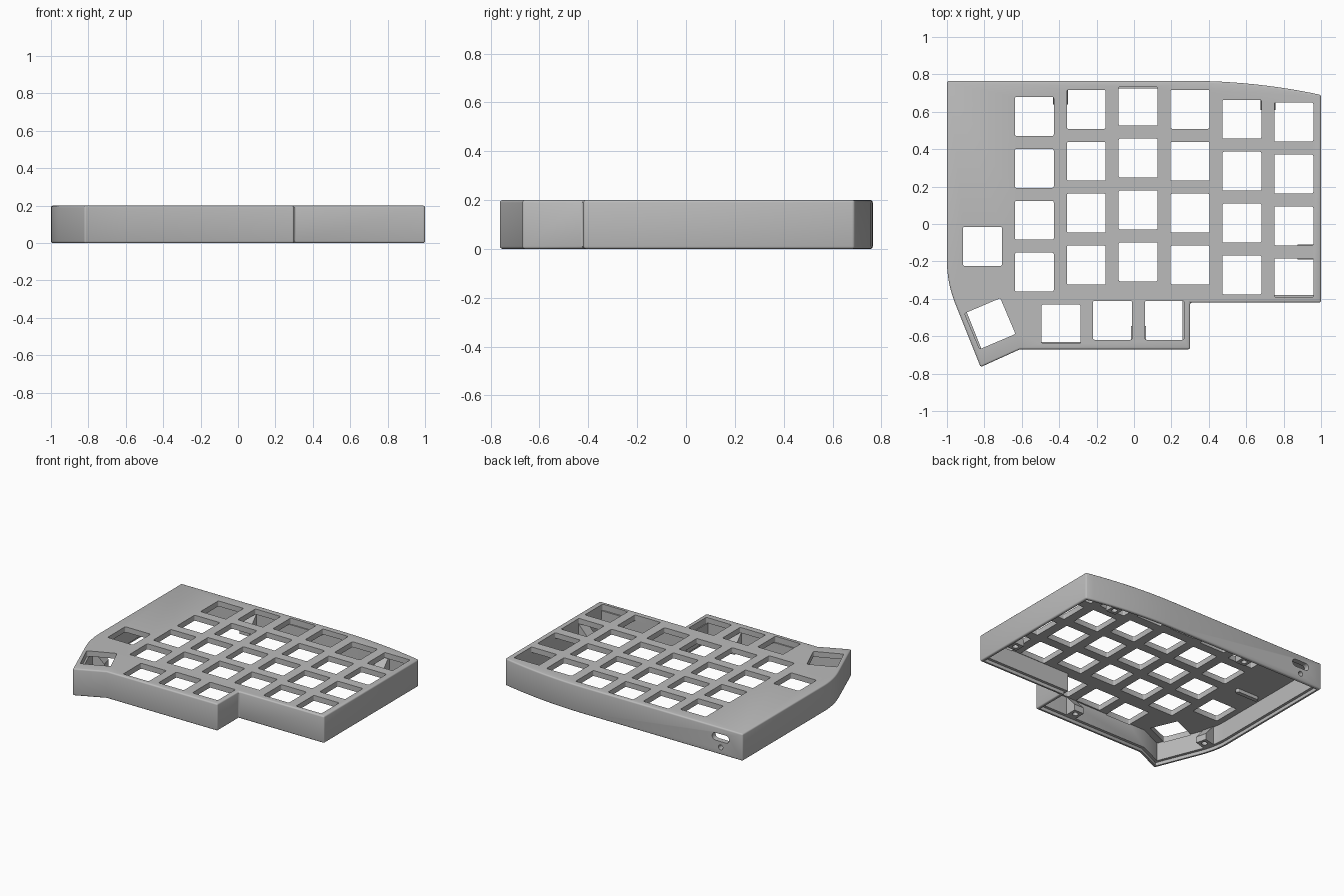
import bpy, bmesh, math
from mathutils import Vector, Matrix

if "Cube" in bpy.data.objects:
    bpy.data.objects.remove(bpy.data.objects["Cube"])

HEIGHT, WALL, LIP, PLATE = 0.2, 0.04, 0.02, 0.04
PITCH, KEY = 0.2775, 0.208

grey = bpy.data.materials.new("matte_grey")
grey.use_nodes = True
grey.diffuse_color = (0.5, 0.5, 0.5, 1)
grey.node_tree.nodes["Principled BSDF"].inputs["Base Color"].default_value = grey.diffuse_color


def make_object(name, bm):
    bmesh.ops.recalc_face_normals(bm, faces=bm.faces)
    mesh = bpy.data.meshes.new(name)
    bm.to_mesh(mesh)
    bm.free()
    mesh.materials.append(grey)
    obj = bpy.data.objects.new(name, mesh)
    bpy.context.collection.objects.link(obj)
    return obj


def add_prism(bm, points, low, high, matrix=Matrix()):
    """Extrude a flat outline from low to high, then place it."""
    base = [bm.verts.new(matrix @ Vector((x, y, low))) for x, y in points]
    top = [bm.verts.new(matrix @ Vector((x, y, high))) for x, y in points]
    bm.faces.new(base[::-1])
    bm.faces.new(top)
    for i in range(len(base)):
        j = (i + 1) % len(base)
        bm.faces.new((base[i], base[j], top[j], top[i]))


def rounded_rect(w, h, r, steps=3):
    pts = []
    for k, (sx, sy) in enumerate([(1, 1), (-1, 1), (-1, -1), (1, -1)]):
        for s in range(steps + 1):
            a = math.pi / 2 * (k + s / steps)
            pts.append((sx * (w / 2 - r) + r * math.cos(a), sy * (h / 2 - r) + r * math.sin(a)))
    return pts


def inset(points, d):
    """Move every side of a counter-clockwise outline inward by d."""
    out = []
    for i, p in enumerate(points):
        a = (Vector(p) - Vector(points[i - 1])).normalized()
        b = (Vector(points[(i + 1) % len(points)]) - Vector(p)).normalized()
        na, nb = Vector((-a.y, a.x)), Vector((-b.y, b.x))
        out.append(tuple(Vector(p) + (na + nb) * d / (1 + na.dot(nb))))
    return out


def apply_modifier(obj, mod):
    bpy.context.view_layer.objects.active = obj
    bpy.ops.object.modifier_apply(modifier=mod.name)


def cut(obj, bm):
    cutter = make_object("cutter", bm)
    cutter.hide_render = True
    mod = obj.modifiers.new("cut", "BOOLEAN")
    mod.operation, mod.solver, mod.object = "DIFFERENCE", "EXACT", cutter
    apply_modifier(obj, mod)
    bpy.data.objects.remove(cutter)


# Outline: straight sides, bowed back edge, curved thumb side
outline = [(-0.82, -0.765), (-0.61, -0.67), (0.3, -0.67), (0.3, -0.42), (1, -0.42)]
for i in range(13):
    t = 1 - i / 12
    outline.append((0.3 + 0.7 * t, 0.765 - 0.075 * t * t))
outline.append((-1, 0.765))
start, ctrl, end = Vector((-1, -0.2)), Vector((-1, -0.32)), Vector((-0.95, -0.44))
for i in range(9):
    t = i / 8
    outline.append(tuple(start * (1 - t) ** 2 + ctrl * 2 * t * (1 - t) + end * t * t))

# Case body with softened edges
bm = bmesh.new()
add_prism(bm, outline, 0, HEIGHT)
case = make_object("keyboard_case", bm)
bevel = case.modifiers.new("soft_edges", "BEVEL")
bevel.width, bevel.segments = 0.01, 3
bevel.limit_method, bevel.angle_limit = "ANGLE", math.radians(40)
apply_modifier(case, bevel)

# Hollow underside and the recess for a bottom cover
for margin, top in ((WALL, HEIGHT - PLATE), (LIP, 0.025)):
    bm = bmesh.new()
    add_prism(bm, inset(outline, margin), -0.1, top)
    cut(case, bm)

# Key openings: staggered columns, then the thumb keys
keys = []
for col, y in enumerate((0.575, 0.613, 0.63, 0.613, 0.56, 0.545)):
    keys += [(-0.533 + col * PITCH, y - row * PITCH, 0) for row in range(4)]
keys += [(-0.81, -0.12, 0), (-0.39, -0.535, 0), (-0.115, -0.515, 0),
         (0.163, -0.515, 0), (-0.77, -0.533, 23)]
bm = bmesh.new()
for x, y, turn in keys:
    place = Matrix.Translation((x, y, 0)) @ Matrix.Rotation(math.radians(turn), 4, "Z")
    add_prism(bm, rounded_rect(KEY, KEY, 0.008), HEIGHT - PLATE - 0.005, HEIGHT + 0.1, place)
cut(case, bm)

# Cable slot and small round hole in the back wall
bm = bmesh.new()
for z, w, h in ((0.125, 0.14, 0.055), (0.055, 0.036, 0.036)):
    place = Matrix.Translation((-0.82, 0.75, z)) @ Matrix.Rotation(math.pi / 2, 4, "X")
    add_prism(bm, rounded_rect(w, h, h / 2 - 0.0005, 6), -0.1, 0.1, place)
cut(case, bm)

# Screw posts: wedges that grow out of the wall toward the bottom
profile = [(-0.01, 0.025), (0.085, 0.025), (0.085, 0.07), (0.0, 0.165), (-0.01, 0.165)]
posts = [(0.024, -0.63, 90), (-0.938, -0.34, 14), (-0.394, 0.725, -90),
         (0.717, 0.695, -90), (0.96, -0.149, 180)]
for x, y, turn in posts:
    place = Matrix.Translation((x, y, 0)) @ Matrix.Rotation(math.radians(turn), 4, "Z")
    bm = bmesh.new()
    add_prism(bm, profile, -0.04, 0.04, place @ Matrix.Rotation(math.pi / 2, 4, "X"))
    post = make_object("screw_post", bm)
    bm = bmesh.new()
    add_prism(bm, rounded_rect(0.04, 0.04, 0.0195), 0, 0.08, place @ Matrix.Translation((0.045, 0, 0)))
    cut(post, bm)

# Small support rib under the plate
bm = bmesh.new()
add_prism(bm, rounded_rect(0.18, 0.03, 0.01), HEIGHT - PLATE - 0.025, HEIGHT - PLATE + 0.005,
          Matrix.Translation((-0.83, 0.19, 0)))
make_object("support_rib", bm)

# Smooth the rounded edges, keep the corners crisp
bpy.ops.object.select_all(action="DESELECT")
case.select_set(True)
bpy.context.view_layer.objects.active = case
bpy.ops.object.shade_smooth_by_angle(angle=math.radians(32))
